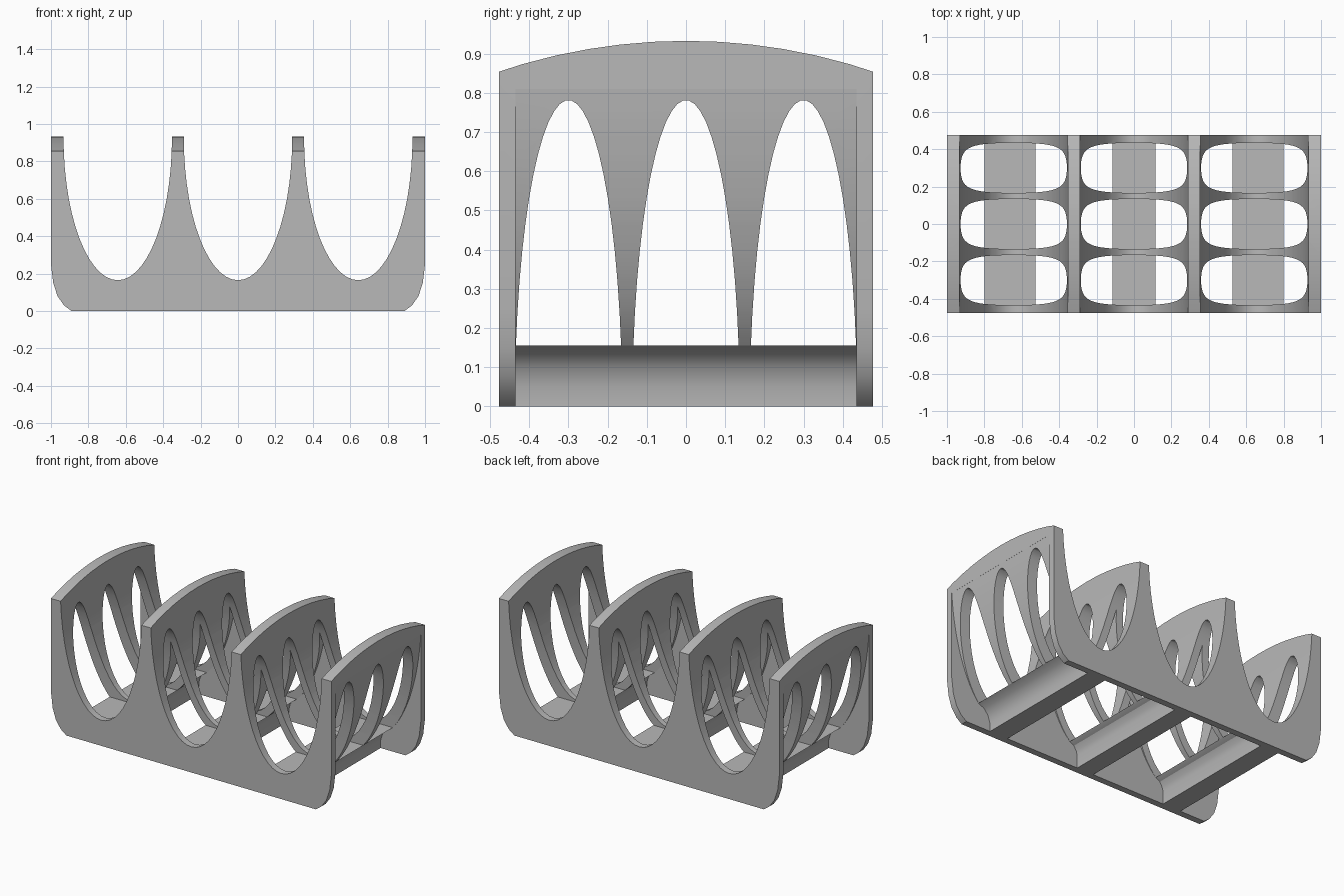
import bpy, bmesh, math

cube = bpy.data.objects.get("Cube")
if cube:
    bpy.data.objects.remove(cube, do_unlink=True)

PITCH = 0.643          # spacing of the three slots
RIM = 0.93             # height of the ellipse centres
HALF_DEPTH = 0.477
PLATE_INNER = 0.435    # inner face of front and back plates
BAR_TOP = 0.155


def prism(name, outlines, axis, lo, hi):
    """Extrude closed outlines along x (points are y, z) or y (points are x, z)."""
    bm = bmesh.new()
    for pts in outlines:
        rings = []
        for d in (lo, hi):
            rings.append([bm.verts.new((d, a, z) if axis == "x" else (a, d, z)) for a, z in pts])
        n = len(pts)
        bm.faces.new(rings[0])
        bm.faces.new(rings[1][::-1])
        for i in range(n):
            j = (i + 1) % n
            bm.faces.new((rings[0][j], rings[0][i], rings[1][i], rings[1][j]))
    bmesh.ops.recalc_face_normals(bm, faces=bm.faces)
    mesh = bpy.data.meshes.new(name)
    bm.to_mesh(mesh)
    bm.free()
    obj = bpy.data.objects.new(name, mesh)
    bpy.context.collection.objects.link(obj)
    return obj


def combine(target, cutter, operation):
    """Apply a boolean and remove the cutter."""
    cutter.hide_render = True
    mod = target.modifiers.new(operation.title(), "BOOLEAN")
    mod.operation = operation
    mod.solver = "EXACT"
    mod.object = cutter
    bpy.ops.object.select_all(action="DESELECT")
    target.select_set(True)
    bpy.context.view_layer.objects.active = target
    bpy.ops.object.modifier_apply(modifier=mod.name)
    bpy.data.objects.remove(cutter, do_unlink=True)


def slot_curve(a, b, start, end, steps):
    """Lower ellipse arc from offset start to offset end, evenly stepped by angle."""
    t0, t1 = math.asin(start / a), math.asin(end / a)
    ts = [t0 + (t1 - t0) * i / steps for i in range(steps + 1)]
    return [(a * math.sin(t), RIM - b * math.cos(t)) for t in ts]


def mirrored(pts):
    return [(-a, z) for a, z in reversed(pts)]


# Body outline: rounded lower corners and three elliptical slots
corner = [(0.89, 0), (0.93, 0.03), (0.965, 0.08), (0.988, 0.15), (1, 0.25), (1, 1)]
outline = mirrored(corner)[1:-1] + [(-0.89, 0)] + corner
outline[0:0] = [(-1, 1)]
for k in (1, 0, -1):
    arc = slot_curve(0.29, 0.765, 0.29, -0.29, 28)
    outline += [(k * PITCH + 0.29, 1)] + [(k * PITCH + a, z) for a, z in arc]
    outline.append((k * PITCH - 0.29, 1))
rack = prism("rack_body", [outline], "y", -HALF_DEPTH, HALF_DEPTH)

# Crowned top edge of the dividers
sag = 0.078
radius = (HALF_DEPTH ** 2 + sag ** 2) / (2 * sag)
crown = [(-0.6, -0.1), (0.6, -0.1)]
for i in range(13):
    y = 0.5 - i / 12
    crown.append((y, 0.933 - radius + math.sqrt(radius ** 2 - y ** 2)))
combine(rack, prism("crown_cutter", [crown], "x", -1.2, 1.2), "INTERSECT")

# Hollows under the inner dividers and outside the end walls
half = PITCH / 2
flank = [(0.06, -0.1), (0.06, 0.08), (0.068, 0.11), (0.085, 0.138)]
flank += slot_curve(0.34, 0.8236, 0.115, half, 14)
arch = [(a - half, z) for a, z in flank]
arch += mirrored(arch)[1:]
outer = [(0.07, -0.1), (0.07, 0.05), (0.085, 0.1), (0.115, 0.135)]
outer += slot_curve(0.36, 0.861, 0.157, 0.3565, 14) + [(0.5, 0.82), (0.5, -0.1)]
outer = [(a + PITCH, z) for a, z in outer]
hollows = [[(a + s * half, z) for a, z in arch] for s in (-1, 1)]
hollows += [outer, mirrored(outer)]
combine(rack, prism("hollow_cutter", hollows, "y", -PLATE_INNER, PLATE_INNER), "DIFFERENCE")

# Three rows of tall arched openings, leaving thin ribs and floor bars
tip = math.asin(BAR_TOP / 0.782)
windows = []
for cy in (-0.3, 0, 0.3):
    ts = [tip + (math.pi - 2 * tip) * i / 25 for i in range(26)]
    windows.append([(cy + 0.137 * math.cos(t), 0.782 * math.sin(t)) for t in ts])
combine(rack, prism("window_cutter", windows, "x", -1.2, 1.2), "DIFFERENCE")

# Single grey plastic
grey = bpy.data.materials.new("grey_plastic")
grey.use_nodes = True
colour = (0.48, 0.48, 0.48, 1)
grey.diffuse_color = colour
grey.node_tree.nodes["Principled BSDF"].inputs["Base Color"].default_value = colour
rack.data.materials.clear()
rack.data.materials.append(grey)

bpy.ops.object.select_all(action="DESELECT")
rack.select_set(True)
bpy.context.view_layer.objects.active = rack
bpy.ops.object.shade_smooth_by_angle(angle=math.radians(25))
